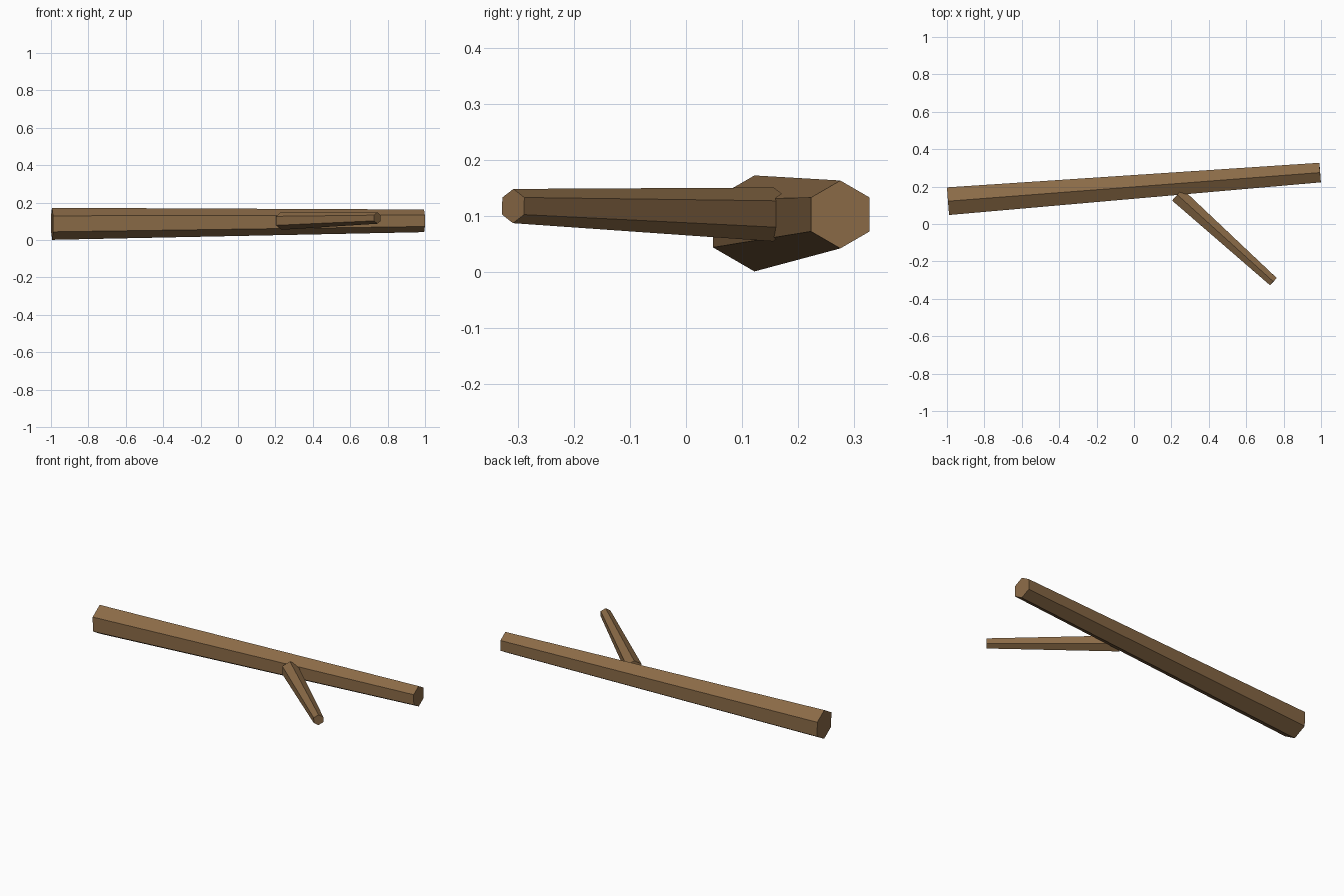
import bpy, bmesh, math
from mathutils import Vector

if "Cube" in bpy.data.objects:
    bpy.data.objects.remove(bpy.data.objects["Cube"])

bark = bpy.data.materials.new("bark brown")
bark.diffuse_color = (0.258, 0.147, 0.063, 1)
bark.use_nodes = True
bark.node_tree.nodes["Principled BSDF"].inputs["Base Color"].default_value = bark.diffuse_color


def tapered_hex(name, start, end, r_start, r_end):
    """Six-sided tapered bar between two points, with an edge on top."""
    start, end = Vector(start), Vector(end)
    axis = (end - start).normalized()
    side = axis.cross(Vector((0, 0, 1))).normalized()
    up = side.cross(axis)
    bm = bmesh.new()
    rings = []
    for centre, r in ((start, r_start), (end, r_end)):
        angles = [math.tau * i / 6 for i in range(6)]
        rings.append([bm.verts.new(centre + r * (up * math.cos(a) + side * math.sin(a)))
                      for a in angles])
    for i in range(6):
        j = (i + 1) % 6
        bm.faces.new((rings[0][i], rings[0][j], rings[1][j], rings[1][i]))
    for ring in rings:
        bm.faces.new(ring)
    bmesh.ops.recalc_face_normals(bm, faces=bm.faces)
    mesh = bpy.data.meshes.new(name)
    bm.to_mesh(mesh)
    bm.free()
    mesh.materials.append(bark)
    obj = bpy.data.objects.new(name, mesh)
    bpy.context.collection.objects.link(obj)
    return obj


# main stick, thick end on the left
tapered_hex("main_stick", (-0.994, 0.122, 0.0865), (0.995, 0.275, 0.1025), 0.0855, 0.0605)
# side twig growing out of the front
tapered_hex("side_twig", (0.232, 0.156, 0.1025), (0.745, -0.308, 0.1175), 0.048, 0.0305)
